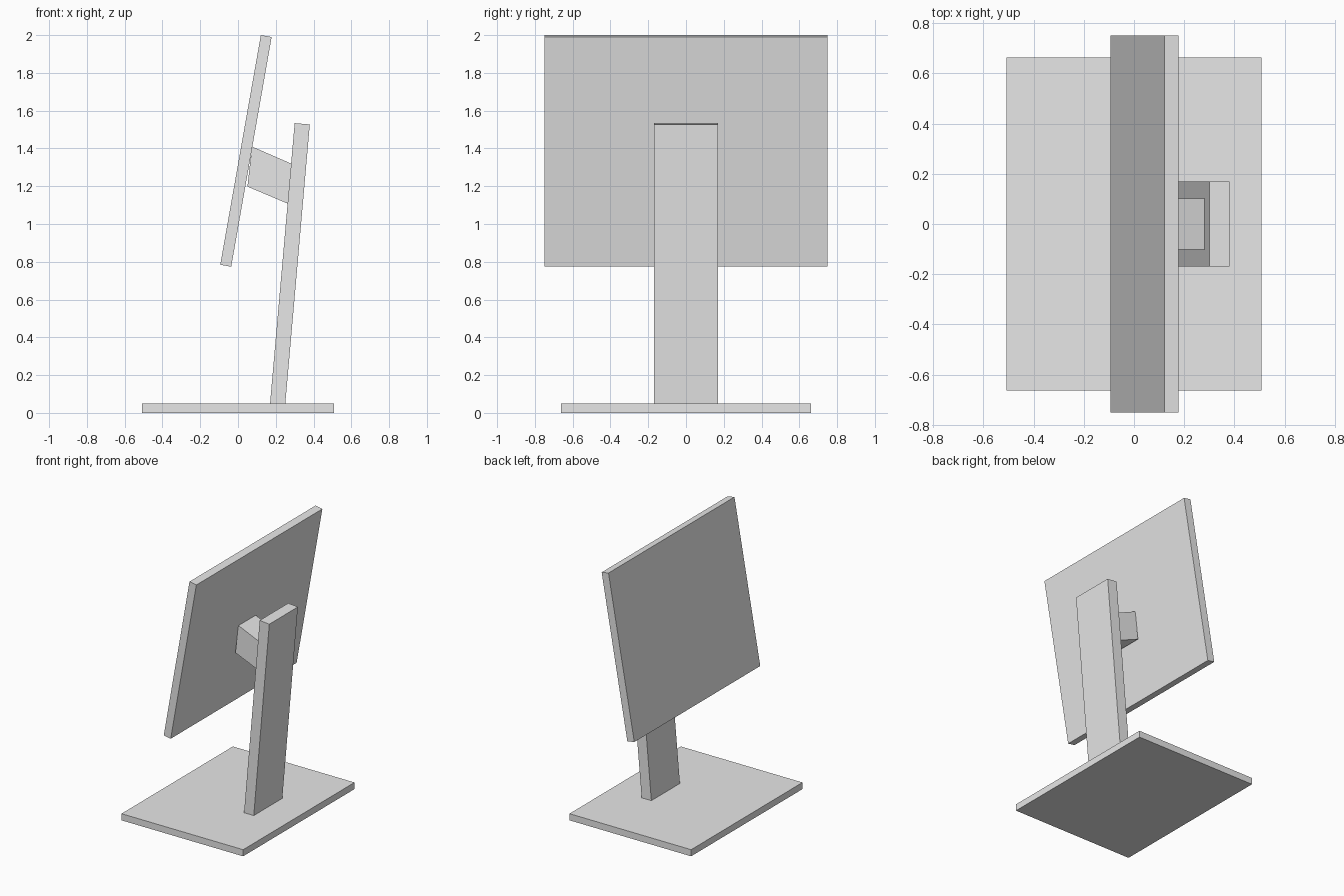
import bpy
import bmesh

if "Cube" in bpy.data.objects:
    bpy.data.objects.remove(bpy.data.objects["Cube"])

grey = bpy.data.materials.new("plain_grey")
grey.diffuse_color = (0.8, 0.8, 0.8, 1.0)
grey.use_nodes = True
grey.node_tree.nodes["Principled BSDF"].inputs["Base Color"].default_value = grey.diffuse_color


def slab(name, profile, half_width):
    """Extrude an x-z side profile evenly to both sides along y."""
    bm = bmesh.new()
    face = bm.faces.new([bm.verts.new((x, -half_width, z)) for x, z in profile])
    out = bmesh.ops.extrude_face_region(bm, geom=[face])
    side = [g for g in out["geom"] if isinstance(g, bmesh.types.BMVert)]
    bmesh.ops.translate(bm, verts=side, vec=(0, 2 * half_width, 0))
    bmesh.ops.recalc_face_normals(bm, faces=bm.faces)
    mesh = bpy.data.meshes.new(name)
    bm.to_mesh(mesh)
    bm.free()
    mesh.materials.append(grey)
    obj = bpy.data.objects.new(name, mesh)
    bpy.context.collection.objects.link(obj)
    return obj


# Flat foot plate
slab("base", [(-0.507, 0), (0.507, 0), (0.507, 0.05), (-0.507, 0.05)], 0.663)

# Leaning column
slab("stand_column", [(0.168, 0.03), (0.248, 0.023), (0.38, 1.527), (0.3, 1.534)], 0.17)

# Short bracket joining the column to the screen
slab("mount_arm", [(0.05, 1.198), (0.277, 1.102), (0.297, 1.313), (0.074, 1.41)], 0.102)

# Tilted display panel
slab("screen", [(-0.094, 0.784), (-0.036, 0.774), (0.178, 1.99), (0.121, 2.0)], 0.75)
